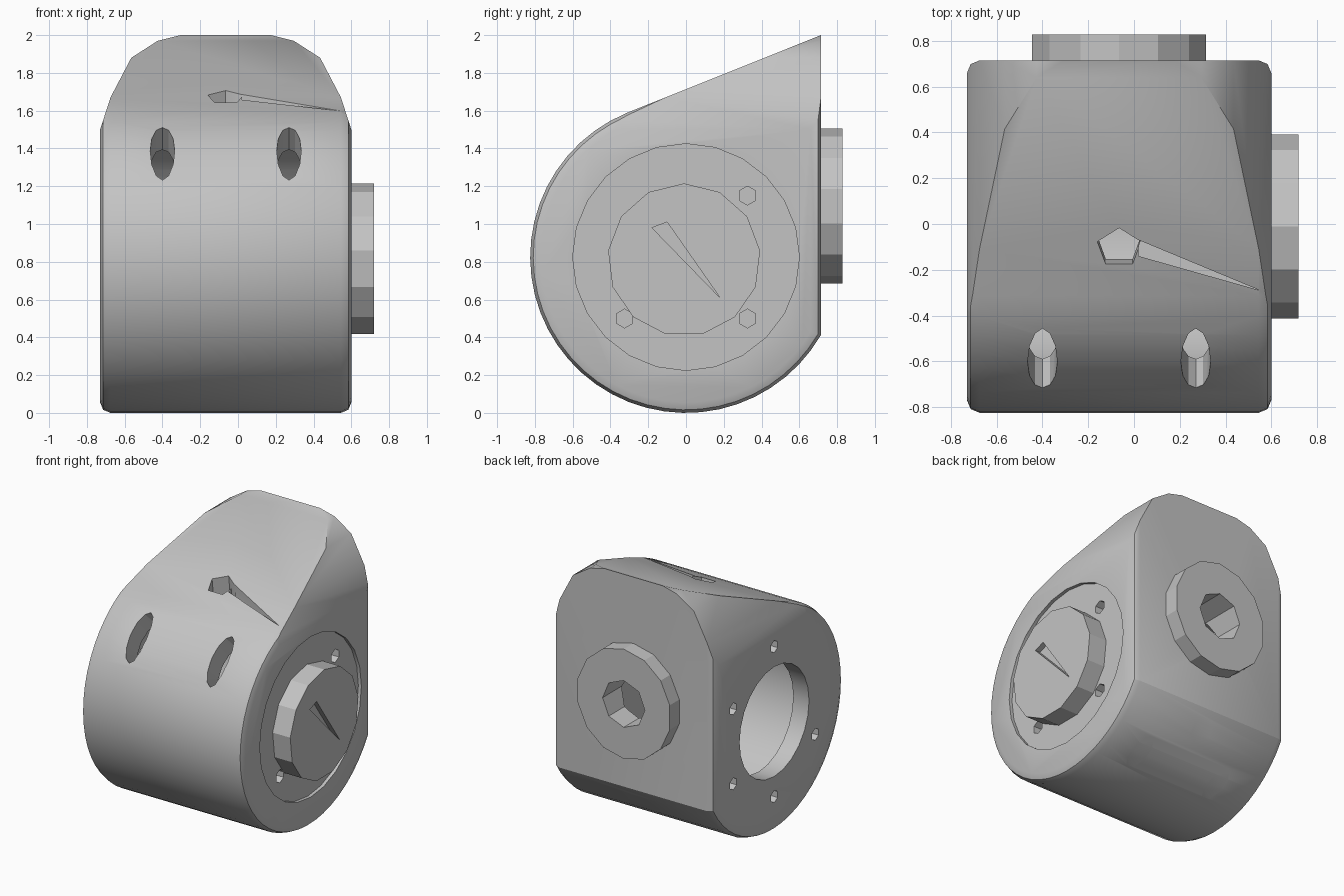
import bpy, bmesh, math
from mathutils import Matrix, Vector

if "Cube" in bpy.data.objects:
    bpy.data.objects.remove(bpy.data.objects["Cube"])

GREY = (0.55, 0.55, 0.55, 1)
mat = bpy.data.materials.new("plain grey")
mat.use_nodes = True
mat.diffuse_color = GREY
mat.node_tree.nodes["Principled BSDF"].inputs["Base Color"].default_value = GREY

R = 0.825            # barrel radius, also the height of its axis
MID = -0.065         # middle of the body along x
LEFT, RIGHT, BACK = -0.73, 0.6, 0.715
AXIS = Vector((0, 0, R))


def add_object(name, bm):
    bmesh.ops.recalc_face_normals(bm, faces=bm.faces)
    mesh = bpy.data.meshes.new(name)
    bm.to_mesh(mesh)
    bm.free()
    mesh.materials.append(mat)
    obj = bpy.data.objects.new(name, mesh)
    bpy.context.collection.objects.link(obj)
    return obj


def prism(name, points, push, bevel=0):
    """Extrude a closed outline, optionally bevelling the rims of its ends."""
    bm = bmesh.new()
    cap = bm.faces.new([bm.verts.new(p) for p in points])
    rim = list(cap.edges)
    out = bmesh.ops.extrude_face_region(bm, geom=[cap], use_keep_orig=True)["geom"]
    bmesh.ops.translate(bm, vec=push, verts=[v for v in out if isinstance(v, bmesh.types.BMVert)])
    rim += [e for e in out if isinstance(e, bmesh.types.BMEdge)]
    if bevel:
        bmesh.ops.bevel(bm, geom=rim, offset=bevel, segments=2, profile=0.5, affect='EDGES')
    return add_object(name, bm)


def rod(name, start, end, rx, ry=None, sides=24):
    """Cylinder from start to end, elliptical if ry is given."""
    start, end = Vector(start), Vector(end)
    axis = end - start
    bm = bmesh.new()
    bmesh.ops.create_cone(bm, cap_ends=True, segments=sides, radius1=1, radius2=1, depth=axis.length)
    side = Vector((1, 0, 0)) if abs(axis.x) < 0.01 else Vector((0, 1, 0))
    z = axis.normalized()
    turn = Matrix((side, z.cross(side), z)).transposed().to_4x4()
    place = Matrix.Translation((start + end) / 2) @ turn
    bm.transform(place @ Matrix.Diagonal((rx, ry or rx, 1, 1)))
    return add_object(name, bm)


def combine(body, tool, how):
    mod = body.modifiers.new(how, 'BOOLEAN')
    mod.operation, mod.object, mod.solver = how, tool, 'EXACT'
    bpy.context.view_layer.objects.active = body
    bpy.ops.object.modifier_apply(modifier=mod.name)
    bpy.data.objects.remove(tool)


def radial(degrees, radius, x=0):
    a = math.radians(degrees)
    return Vector((x, radius * math.cos(a), R + radius * math.sin(a)))


# Body: barrel with a sloped tangent top and a flat back
start = 112.4
stop = 360 - math.degrees(math.acos(BACK / R))
outline = [radial(start + (stop - start) * i / 32, R, LEFT) for i in range(33)]
outline.append(Vector((LEFT, BACK, 2)))
body = prism("housing", outline, (RIGHT - LEFT, 0, 0), bevel=0.055)

# Rounded upper corners of the mounting plate
half = (RIGHT - LEFT) / 2
corner = [(half * 1.1, -0.1), (half * 1.1, 1.3), (half, 1.5), (0.61, 1.67), (0.5, 1.88), (0.36, 1.97), (0.24, 2.0)]
arch = [(MID + x, -1, z) for x, z in corner] + [(MID - x, -1, z) for x, z in reversed(corner)]
combine(body, prism("arch", arch, (0, 2, 0)), 'INTERSECT')

# Hollow inside, open through the left end
combine(body, rod("cavity", AXIS + Vector((-0.6, 0, 0)), AXIS + Vector((0.45, 0, 0)), 0.66, sides=32), 'DIFFERENCE')
combine(body, rod("bore", AXIS + Vector((-1, 0, 0)), AXIS, 0.41, sides=24), 'DIFFERENCE')

# Shallow round recess and screw holes around the side boss
combine(body, rod("recess", (RIGHT - 0.025, 0, R), (1, 0, R), 0.6, sides=24), 'DIFFERENCE')
for k in range(4):
    a = 45 + 90 * k
    combine(body, rod("screw", radial(a, 0.46, 0.5), radial(a, 0.46, 1), 0.05, sides=6), 'DIFFERENCE')

# Screw holes around the bore
for k in range(6):
    a = 30 + 60 * k
    combine(body, rod("screw", radial(a, 0.56, -1), radial(a, 0.56, -0.65), 0.045, sides=6), 'DIFFERENCE')

# Slots and vents in the barrel wall: angle, x, half width, half length, sides
for angle, x, w, h, n in [(137, -0.335, 0.065, 0.19, 12), (137, 0.335, 0.065, 0.19, 12),
                          (-62, -0.335, 0.065, 0.14, 12), (-62, 0.335, 0.065, 0.14, 12),
                          (97, 0, 0.1, 0.09, 5), (-40, 0, 0.09, 0.1, 5)]:
    cutter = rod("slot", radial(angle, 0.5, MID + x), radial(angle, 1.1, MID + x), w, h, n)
    combine(body, cutter, 'DIFFERENCE')

# Tapered groove running from the top vent to the side
groove = [(0.02, -0.07, 1.58), (0.02, -0.14, 1.58), (0.55, -0.29, 1.58)]
combine(body, prism("groove", groove, (0, 0, 0.3)), 'DIFFERENCE')

# Bosses on the side and the back
side_boss = rod("side_boss", (0.5, -0.01, 0.81), (0.72, -0.01, 0.81), 0.405, sides=13)
notch = [(0.68, -0.18, 0.98), (0.68, -0.1, 1.01), (0.68, 0.18, 0.61)]
combine(side_boss, prism("notch", notch, (0.2, 0, 0)), 'DIFFERENCE')
back_boss = rod("back_boss", (MID, 0.69, 1.095), (MID, 0.828, 1.095), 0.39, 0.41, 14)
for part in (body, back_boss):
    combine(part, rod("shaft_hole", (MID, 0.3, 1.095), (MID, 1, 1.095), 0.175, sides=8), 'DIFFERENCE')

# Smooth barrel, crisp bosses
bpy.ops.object.select_all(action='DESELECT')
body.select_set(True)
bpy.context.view_layer.objects.active = body
bpy.ops.object.shade_smooth_by_angle(angle=math.radians(30))
